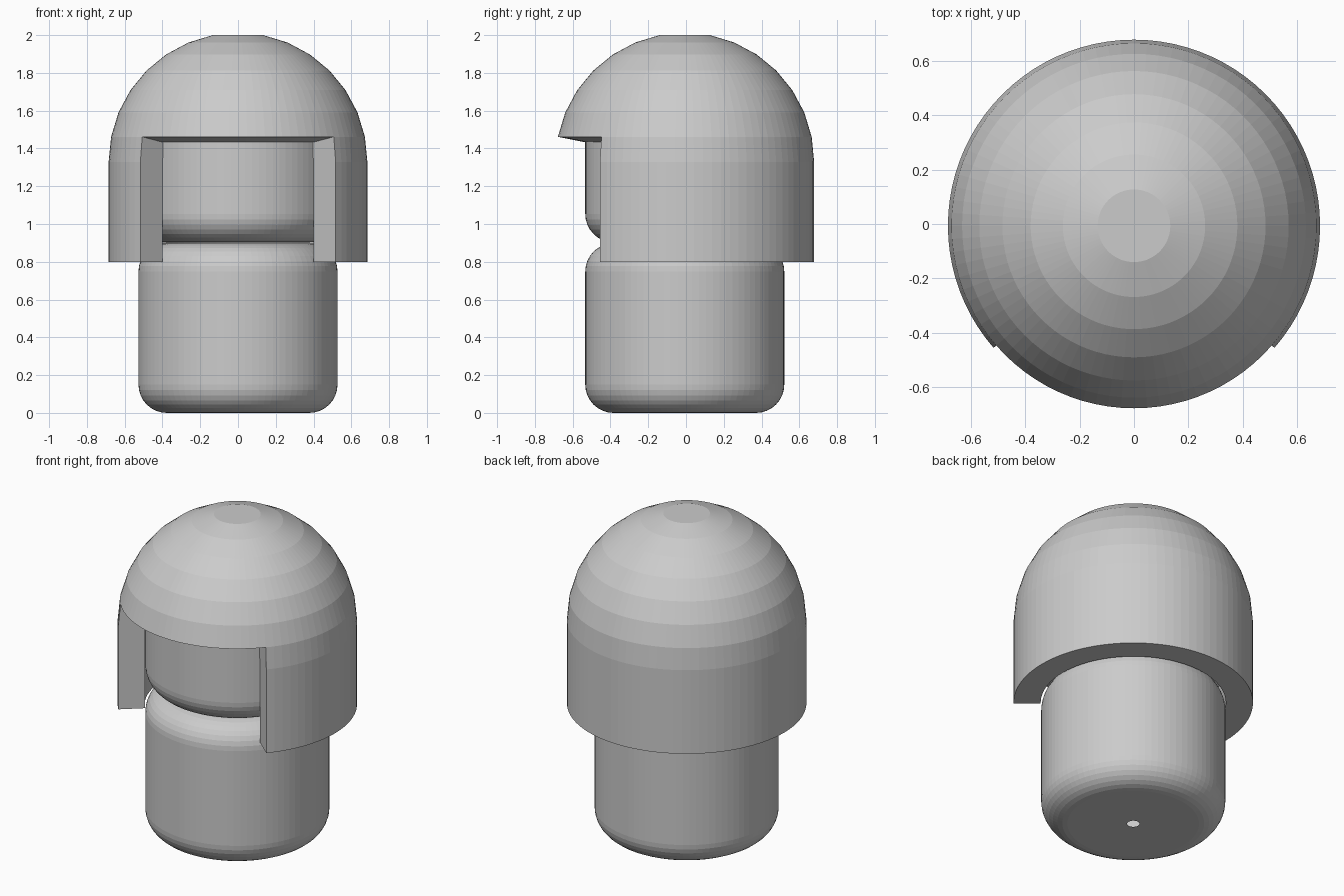
import bpy, bmesh
from math import sin, cos, pi, radians

if "Cube" in bpy.data.objects:
    bpy.data.objects.remove(bpy.data.objects["Cube"])

Y0 = -0.0065   # common axis, so the notched cap stays centred


def finish(name, bm):
    bmesh.ops.recalc_face_normals(bm, faces=bm.faces)
    me = bpy.data.meshes.new(name)
    bm.to_mesh(me)
    bm.free()
    ob = bpy.data.objects.new(name, me)
    ob.location.y = Y0
    bpy.context.collection.objects.link(ob)
    return ob


def ring(bm, r, z, angles):
    return [bm.verts.new((r * cos(a), r * sin(a), z)) for a in angles]


def rounded_drum(name, r, z0, z1, bevel, hole=0.0, n=88, steps=8):
    """Cylinder with rounded rims, optional small opening underneath."""
    arc = [i * pi / 2 / steps for i in range(steps + 1)]
    prof = [(r - bevel + bevel * sin(t), z0 + bevel - bevel * cos(t)) for t in arc]
    prof += [(r - bevel + bevel * cos(t), z1 - bevel + bevel * sin(t)) for t in arc]
    if hole:
        prof.insert(0, (hole, z0))
    bm = bmesh.new()
    angles = [2 * pi * i / n for i in range(n)]
    rings = [ring(bm, pr, pz, angles) for pr, pz in prof]
    for a, b in zip(rings, rings[1:]):
        for i in range(n):
            j = (i + 1) % n
            bm.faces.new((a[i], a[j], b[j], b[i]))
    bm.faces.new(rings[-1])
    if not hole:
        bm.faces.new(rings[0])
    return finish(name, bm)


def hooded_cap(name, r_out, r_in, z_low, z_mid, half_open):
    """Thick dome on a skirt, with a window cut out of the front."""
    n_open, n_rest = 24, 64
    n = n_open + n_rest
    start = -pi / 2 - half_open
    angles = [start + 2 * half_open * i / n_open for i in range(n_open)]
    angles += [start + 2 * half_open + (2 * pi - 2 * half_open) * i / n_rest
               for i in range(n_rest)]
    lat = [i * pi / 16 for i in range(8)]
    bm = bmesh.new()

    def shell(r):
        rows = [ring(bm, r, z_low, angles)]
        return rows + [ring(bm, r * cos(t), z_mid + r * sin(t), angles) for t in lat]

    outer, inner = shell(r_out), shell(r_in)
    twin = {o: i for ro, ri in zip(outer, inner) for o, i in zip(ro, ri)}
    faces = []
    for k in range(len(outer) - 1):
        for i in range(n):
            if k < 2 and i < n_open:      # front window
                continue
            j = (i + 1) % n
            faces.append((outer[k][i], outer[k][j], outer[k + 1][j], outer[k + 1][i]))
    faces.append(tuple(outer[-1]))
    for f in faces:
        bm.faces.new(f)
    # rim walls joining outer and inner shells
    rim = [tuple(e.verts) for e in bm.edges if e.is_boundary]
    for f in faces:
        bm.faces.new([twin[v] for v in reversed(f)])
    for a, b in rim:
        bm.faces.new((a, b, twin[b], twin[a]))
    loose = [v for v in bm.verts if not v.link_faces]
    bmesh.ops.delete(bm, geom=loose, context='VERTS')
    return finish(name, bm)


# lower drum, upper drum inside the cap, and the hooded cap
rounded_drum("body", 0.527, 0.0, 0.898, 0.15, hole=0.035)
rounded_drum("head", 0.527, 0.903, 1.72, 0.15)
hooded_cap("hood", 0.685, 0.53, 0.80, 1.328, radians(49))
